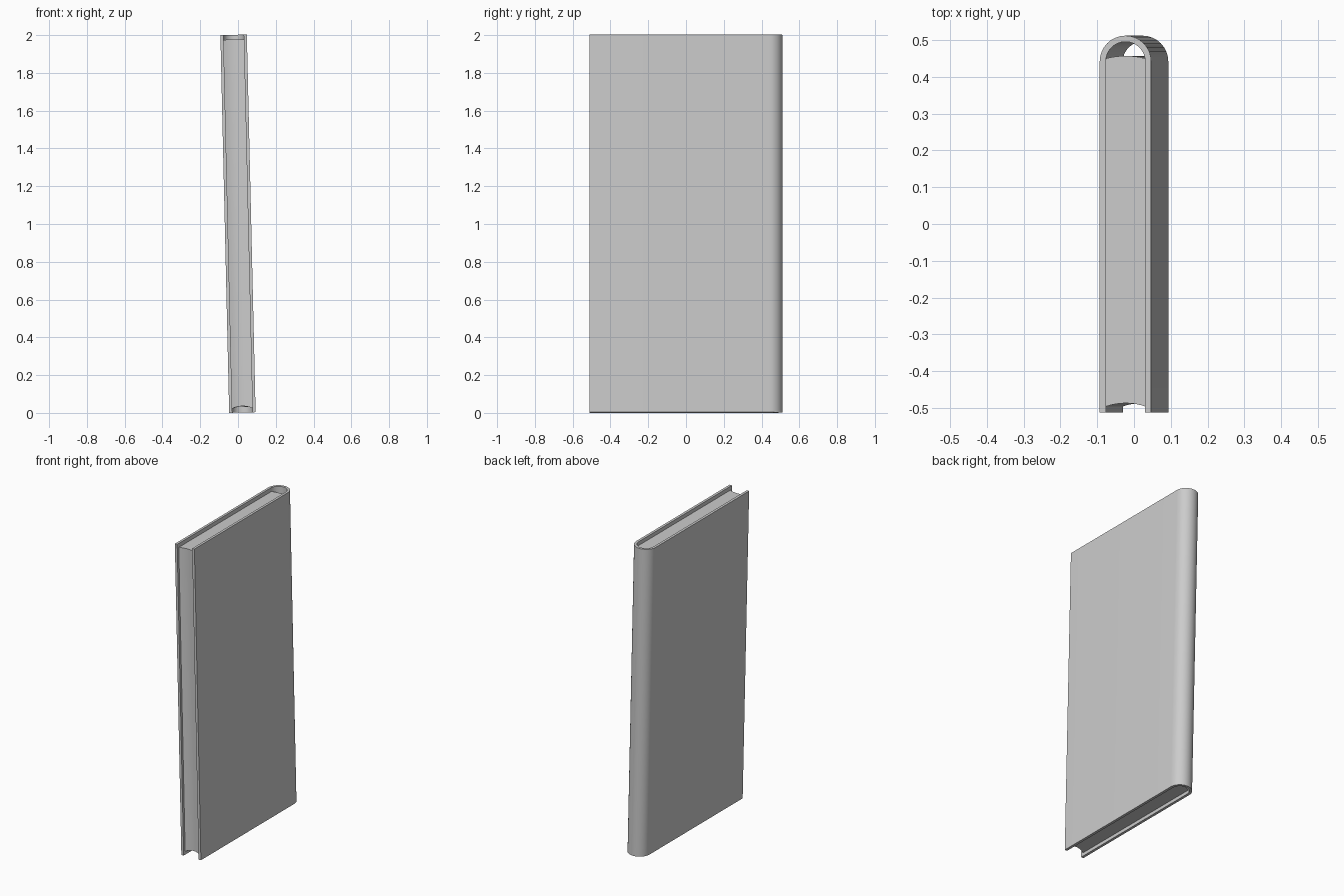
import bpy, bmesh, math
from mathutils import Matrix

if "Cube" in bpy.data.objects:
    bpy.data.objects.remove(bpy.data.objects["Cube"])

W, T, H = 0.07, 0.0165, 2.0      # half width, board thickness, height
FRONT, ARC_Y = -0.512, 0.442     # open edge, centre of the rounded spine
TILT = math.radians(-1.33)

grey = bpy.data.materials.new("plain grey")
grey.use_nodes = True
grey.diffuse_color = (0.6, 0.6, 0.6, 1)
grey.node_tree.nodes["Principled BSDF"].inputs["Base Color"].default_value = (0.6, 0.6, 0.6, 1)


def arc(radius, n=16):
    """Half circle round the spine, from +x to -x."""
    return [(radius * math.cos(math.pi * i / n), ARC_Y + radius * math.sin(math.pi * i / n))
            for i in range(n + 1)]


def prism(name, outline, z0, z1, sag=0.0):
    """Extrude a plan outline upwards; sag arches the underside."""
    bm = bmesh.new()
    half = max(x for x, y in outline)
    low = [bm.verts.new((x, y, z0 + sag * (1 - (x / half) ** 2))) for x, y in outline]
    high = [bm.verts.new((x, y, z1)) for x, y in outline]
    n = len(outline)
    for i in range(n):
        j = (i + 1) % n
        bm.faces.new((low[i], low[j], high[j], high[i]))
    bm.faces.new(high)
    bm.faces.new(low[::-1])
    bmesh.ops.recalc_face_normals(bm, faces=bm.faces)
    mesh = bpy.data.meshes.new(name)
    bm.to_mesh(mesh)
    bm.free()
    obj = bpy.data.objects.new(name, mesh)
    bpy.context.collection.objects.link(obj)
    mesh.materials.append(grey)
    # Lean the part, keeping the lowest edge on the ground
    lift = W * abs(math.sin(TILT))
    obj.matrix_world = (Matrix.Translation((0, 0, lift)) @ Matrix.Rotation(TILT, 4, "Y")
                        @ Matrix.Translation((0, 0, -H / 2)))
    obj.matrix_world.translation += Matrix.Translation((0, 0, H / 2)).translation
    bpy.context.view_layer.objects.active = obj
    bpy.ops.object.select_all(action="DESELECT")
    obj.select_set(True)
    bpy.ops.object.shade_smooth_by_angle(angle=math.radians(35))
    return obj


# Cover: two boards joined by a rounded spine
inner = W - T
prism("cover", [(W, FRONT)] + arc(W) + [(-W, FRONT), (-inner, FRONT)]
      + arc(inner)[::-1] + [(inner, FRONT)], 0, H)

# Pages: hollowed fore edge, slightly rounded back
steps = [-1 + i / 4 for i in range(9)]
fore = [(inner * s, -0.487 - 0.009 * s * s) for s in steps]
back = [(inner * s, 0.457 - 0.007 * s * s) for s in reversed(steps)]
prism("pages", fore + back, 0.022, 1.975, sag=0.012)
